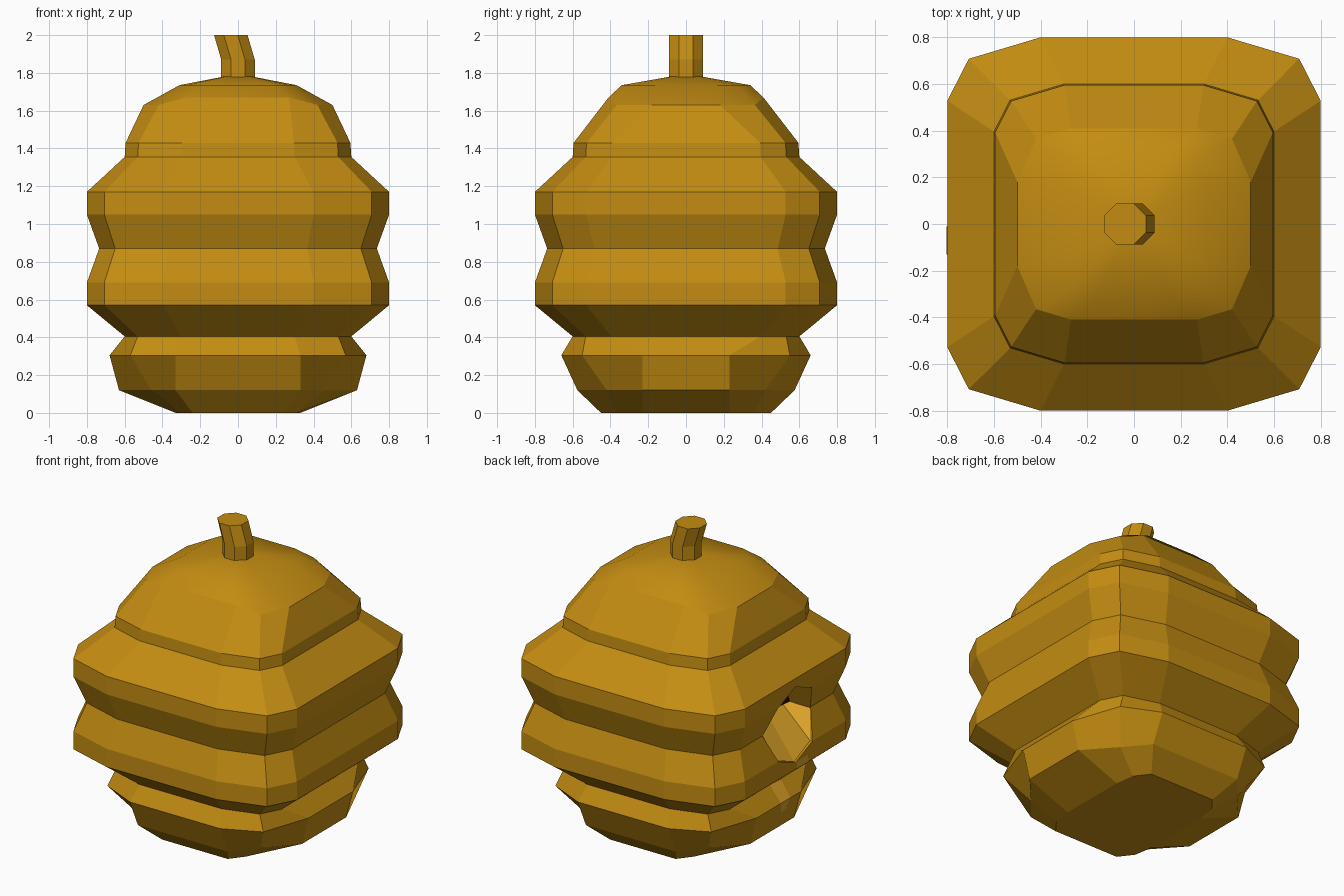
import bpy, math

if "Cube" in bpy.data.objects:
    bpy.data.objects.remove(bpy.data.objects["Cube"])


def material(name, rgb):
    m = bpy.data.materials.new(name)
    m.diffuse_color = (*rgb, 1)
    m.use_nodes = True
    m.node_tree.nodes["Principled BSDF"].inputs["Base Color"].default_value = m.diffuse_color
    return m


MUSTARD = material("mustard straw", (0.55, 0.265, 0.006))
DARK = material("dark inside", (0.018, 0.004, 0.003))
HONEY = material("golden honey", (0.72, 0.37, 0.022))


def make(name, verts, faces, mat):
    me = bpy.data.meshes.new(name)
    me.from_pydata(verts, [], faces)
    me.validate()
    ob = bpy.data.objects.new(name, me)
    bpy.context.collection.objects.link(ob)
    me.materials.append(mat)
    return ob


def loft(name, rings, mat, apex=None):
    n = len(rings[0])
    verts = [p for r in rings for p in r]
    faces = [tuple(reversed(range(n)))]
    for k in range(len(rings) - 1):
        for i in range(n):
            j = (i + 1) % n
            faces.append((k*n + i, k*n + j, (k+1)*n + j, (k+1)*n + i))
    top = (len(rings) - 1) * n
    if apex:
        verts.append(apex)
        faces += [(top + i, top + (i+1) % n, len(verts) - 1) for i in range(n)]
    else:
        faces.append(tuple(range(top, top + n)))
    return make(name, verts, faces, mat)


def ring(quarter):
    """Twelve-sided ring from three points in the +x +y quarter."""
    q, r = quarter, quarter[::-1]
    return (q + [(-x, y, z) for x, y, z in r]
            + [(-x, -y, z) for x, y, z in q] + [(x, -y, z) for x, y, z in r])


def square(s, z):
    return ring([(s, s*0.66, z), (s*0.885, s*0.885, z), (s*0.5, s, z)])


# hive body: stacked rounded-square bands
rings = [
    ring([(.33, .23, 0), (.31, .36, 0), (.24, .45, 0)]),
    ring([(.63, .23, .12), (.46, .42, .12), (.33, .575, .12)]),
    ring([(.68, .23, .305), (.57, .55, .305), (.33, .66, .305)]),
    square(.60, .405), square(.80, .57), square(.80, .69), square(.735, .87),
    square(.80, 1.05), square(.80, 1.17), square(.60, 1.355), square(.595, 1.43),
    ring([(.50, .18, 1.63), (.42, .365, 1.63), (.27, .41, 1.67)]),
    ring([(.31, .17, 1.735), (.27, .27, 1.735), (.18, .34, 1.735)]),
]
hive = loft("hive_body", rings, MUSTARD, (0, 0, 1.795))
for p in hive.data.polygons:
    p.use_smooth = p.center.z > 1.66


# entrance hole cut in the left side
def octagon_x(x, r=0.25, zc=0.865):
    return [(x, r*math.cos(i*math.pi/4), zc + r*math.sin(i*math.pi/4)) for i in range(8)]


BACK = -0.58
cutter = loft("hole_cutter", [octagon_x(-1), octagon_x(BACK)], MUSTARD)
cutter.hide_render = True
mod = hive.modifiers.new("hole", 'BOOLEAN')
mod.operation = 'DIFFERENCE'
mod.solver = 'EXACT'
mod.object = cutter
bpy.context.view_layer.objects.active = hive
hive.select_set(True)
bpy.ops.object.modifier_apply(modifier=mod.name)
bpy.data.objects.remove(cutter)

# dark inside at the end of the hole
loft("hole_back", [octagon_x(BACK - .006, .249), octagon_x(BACK + .002, .249)], DARK)

# honey pooled in the lower half of the hole, sloping to its rim
rim = [(-.735, .245, .865), (-.785, .175, .69), (-.79, 0, .618),
       (-.785, -.175, .69), (-.735, -.245, .865)]
inner = [(BACK - .008, y, .87 + .02*(1 - abs(y)/.245)) for _, y, _ in rim]
make("honey_pool", rim + inner,
     [(i, i+1, i+6, i+5) for i in range(4)], HONEY)

# honey drip down the outside
path = [(-.803, .618, .06), (-.804, .57, .06), (-.606, .405, .055),
        (-.680, .305, .05), (-.662, .23, .02)]
drip = [(x, -.07 + s*w, z) for x, z, w in path for s in (-1, 1)]
make("honey_drip", drip, [(2*i, 2*i+2, 2*i+3, 2*i+1) for i in range(4)], HONEY)

# bent stem on top
loft("stem", [[(cx + .096*math.cos((i + .5)*math.pi/4), .096*math.sin((i + .5)*math.pi/4), z)
               for i in range(8)]
              for cx, z in ((0, 1.74), (0, 1.87), (-.038, 2.0))], MUSTARD)
